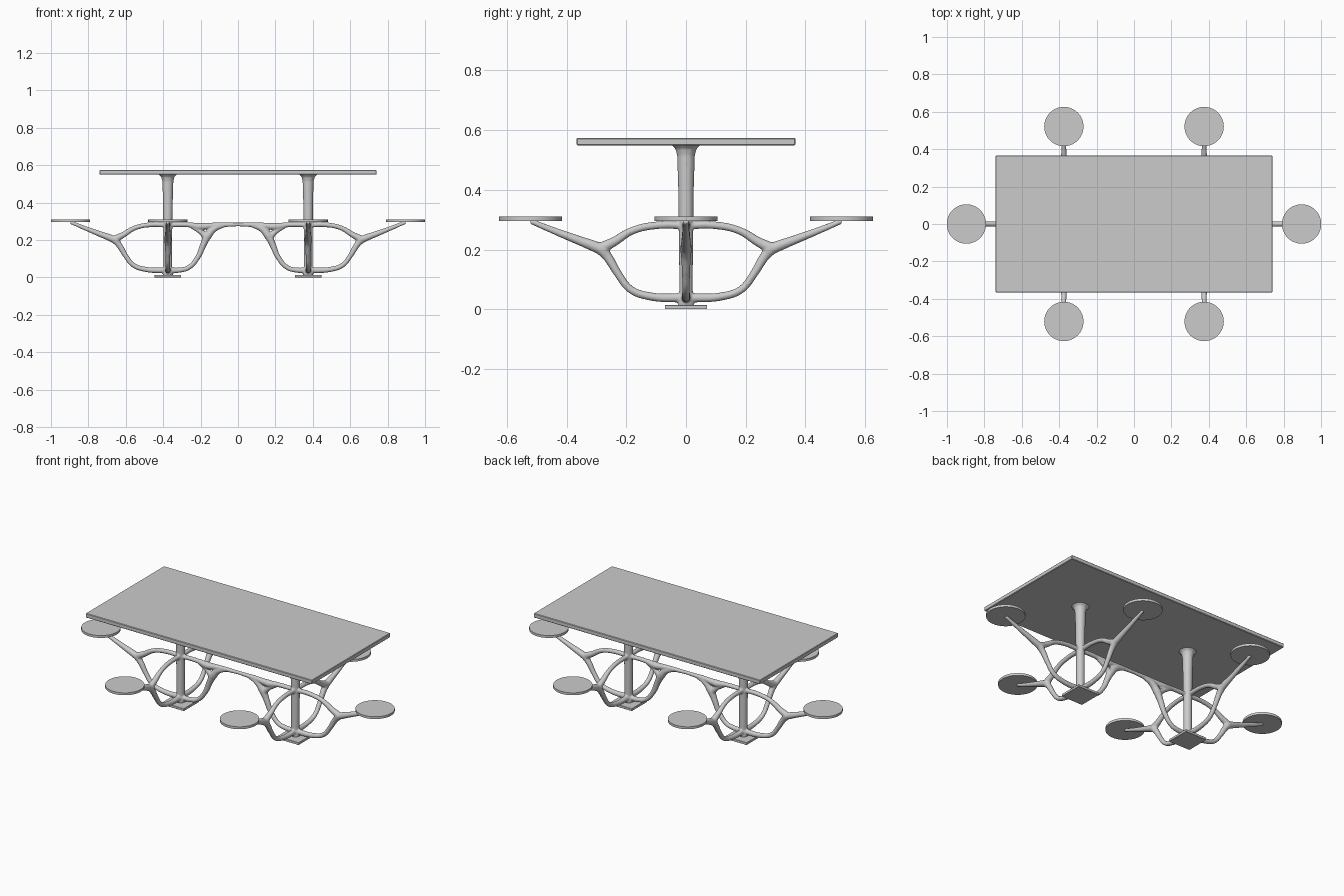
import bpy, math
from mathutils import Vector

default = bpy.data.objects.get("Cube")
if default:
    bpy.data.objects.remove(default, do_unlink=True)

grey = bpy.data.materials.new("light_grey")
grey.use_nodes = True
grey.diffuse_color = (0.6, 0.6, 0.6, 1)
grey.node_tree.nodes["Principled BSDF"].inputs["Base Color"].default_value = (0.6, 0.6, 0.6, 1)

POST_X = 0.375   # distance of each post from the middle
REACH = 0.521    # distance from post to seat centre


def box(name, size, z, bevel):
    bpy.ops.mesh.primitive_cube_add(size=1, location=z)
    ob = bpy.context.object
    ob.name = name
    ob.scale = size
    bpy.ops.object.transform_apply(location=False, rotation=False, scale=True)
    mod = ob.modifiers.new("edge", "BEVEL")
    mod.width = bevel
    ob.data.materials.append(grey)
    return ob


def seat(name, x, y):
    bpy.ops.mesh.primitive_cylinder_add(vertices=64, radius=0.105, depth=0.014,
                                        location=(x, y, 0.303))
    ob = bpy.context.object
    ob.name = name
    ob.data.materials.append(grey)
    bpy.ops.object.shade_smooth_by_angle()


def tube(post_x, heading, path, smooth=True):
    """Tapered tube; path holds (distance from post, height, radius)."""
    curve = bpy.data.curves.new("tube", "CURVE")
    curve.dimensions = "3D"
    curve.bevel_depth = 1
    curve.bevel_resolution = 4
    curve.resolution_u = 6
    curve.use_fill_caps = True
    spline = curve.splines.new("BEZIER")
    spline.bezier_points.add(len(path) - 1)
    for p, (d, z, r) in zip(spline.bezier_points, path):
        p.co = Vector((post_x + d * heading[0], d * heading[1], z))
        p.radius = r
        p.handle_left_type = p.handle_right_type = "AUTO" if smooth else "VECTOR"
    ob = bpy.data.objects.new("tube", curve)
    bpy.context.collection.objects.link(ob)
    return ob


# Centre lines of the frame
post = [(0, 0.012, 0.028), (0, 0.05, 0.023), (0, 0.25, 0.024), (0, 0.42, 0.027),
        (0, 0.515, 0.03), (0, 0.538, 0.036), (0, 0.552, 0.052)]
upper = [(0, 0.281, 0.014), (0.1, 0.281, 0.013), (0.18, 0.263, 0.013),
         (0.24, 0.227, 0.016), (0.285, 0.204, 0.02)]
lower = [(0, 0.038, 0.016), (0.12, 0.043, 0.014), (0.185, 0.066, 0.013),
         (0.225, 0.115, 0.0135), (0.262, 0.175, 0.0165), (0.285, 0.202, 0.02)]
stem = [(0.27, 0.195, 0.02), (0.31, 0.212, 0.0185), (0.36, 0.231, 0.0155),
        (0.44, 0.262, 0.012), (REACH, 0.295, 0.009)]
bridge = [(0, 0.281, 0.013), (0.11, 0.281, 0.013), (0.175, 0.272, 0.02),
          (0.25, 0.279, 0.014), (POST_X, 0.283, 0.01)]
inner_leg = [(0, 0.038, 0.016), (0.06, 0.039, 0.014), (0.11, 0.052, 0.013),
             (0.16, 0.108, 0.014), (0.19, 0.175, 0.017), (0.215, 0.225, 0.022),
             (0.25, 0.262, 0.018), (0.3, 0.278, 0.011)]
gusset = [(0.13, 0.272, 0.012), (0.175, 0.244, 0.014), (0.205, 0.215, 0.018)]

tubes = []
for side, label in ((1, "left"), (-1, "right")):
    x = side * POST_X
    tubes.append(tube(x, (0, 0), post, False))
    for heading, place in (((side, 0), "end"), ((0, -1), "front"), ((0, 1), "back")):
        tubes += [tube(x, heading, path) for path in (upper, lower, stem)]
        seat(f"{label}_{place}_seat", x + heading[0] * REACH, heading[1] * REACH)
    tubes += [tube(x, (-side, 0), path) for path in (bridge, inner_leg, gusset)]
    box(f"{label}_base_plate", (0.142, 0.142, 0.014), (x, 0, 0.007), 0.001)

box("table_top", (1.48, 0.732, 0.025), (0, 0, 0.5615), 0.003)

# Fuse the tubes into one flowing frame
bpy.ops.object.select_all(action="DESELECT")
for ob in tubes:
    ob.select_set(True)
bpy.context.view_layer.objects.active = tubes[0]
bpy.ops.object.convert(target="MESH")
bpy.ops.object.join()
frame = bpy.context.object
frame.name = "branching_frame"
frame.data.materials.clear()
frame.data.materials.append(grey)
remesh = frame.modifiers.new("fuse", "REMESH")
remesh.mode = "VOXEL"
remesh.voxel_size = 0.004
remesh.use_smooth_shade = True
blend = frame.modifiers.new("blend", "SMOOTH")
blend.factor = 0.5
blend.iterations = 6
